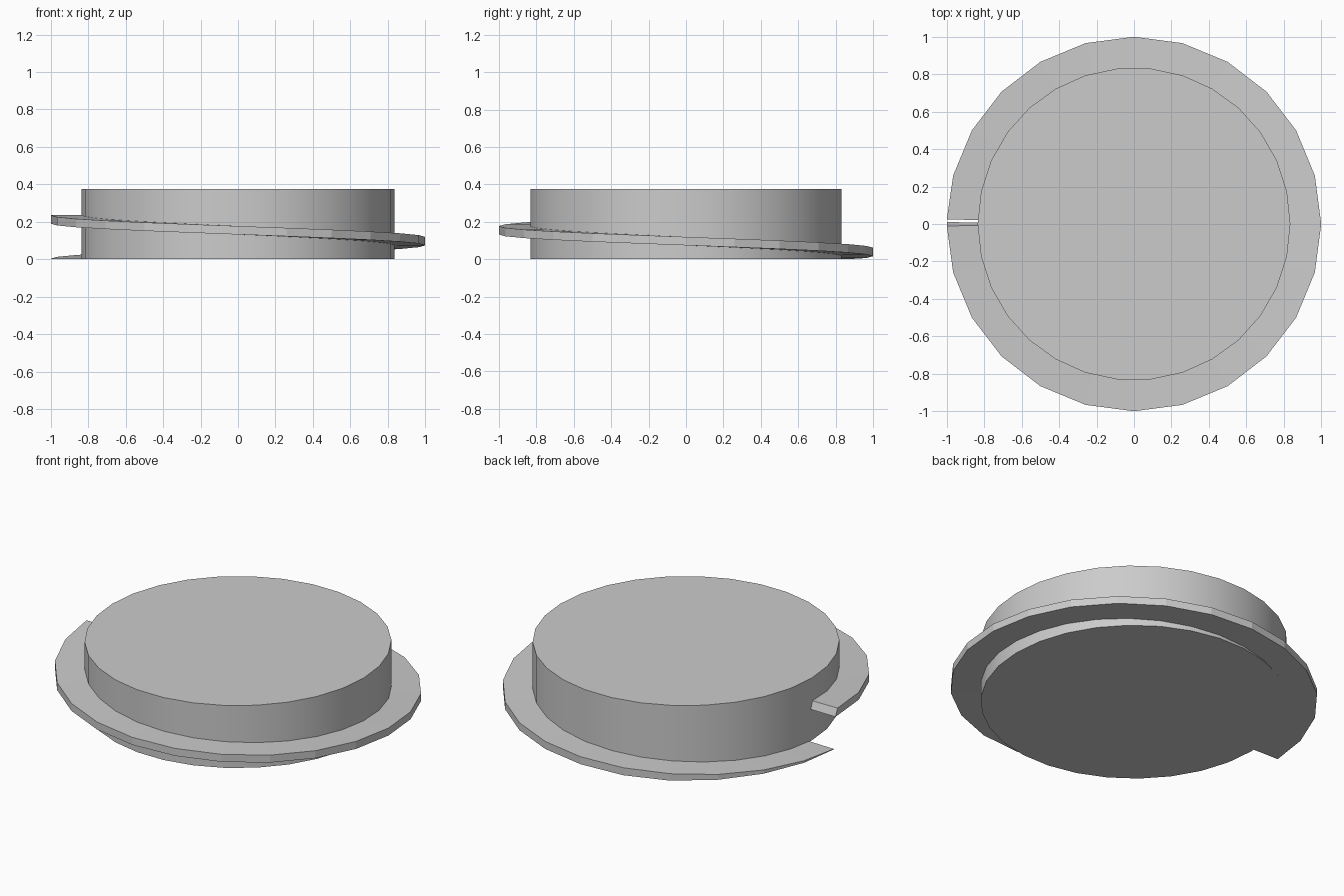
import bpy, bmesh, math

if "Cube" in bpy.data.objects:
    bpy.data.objects.remove(bpy.data.objects["Cube"])

H = 0.375          # body height
R_BODY = 0.835
R_IN, R_OUT = 0.828, 1.0
THICK = 0.045
TOP, PITCH = 0.235, 0.232
SEGS = 24

# Round body
bpy.ops.mesh.primitive_cylinder_add(vertices=30, radius=R_BODY, depth=H,
                                    location=(0, 0, H / 2), rotation=(0, 0, math.pi / 2))
body = bpy.context.object
body.name = "round_body"
bpy.ops.object.transform_apply(location=True, rotation=True, scale=True)
bpy.ops.object.shade_smooth_by_angle(angle=math.radians(30))

# Single-turn screw thread, cut off level with the base
bm = bmesh.new()
rings = []
for i in range(SEGS + 1):
    t = i / SEGS
    a = math.pi + 2 * math.pi * t
    top_a = bot_a = a
    if i == 0:                      # slanted upper end face
        top_a, bot_a = a + 0.01, a - 0.01
    elif i == SEGS:                 # lower end tapers out on the base
        top_a = bot_a = a - 0.025
    z_top = max(TOP - PITCH * t, 0.002)
    z_bot = max(TOP - PITCH * t - THICK, 0.0)
    ring = []
    for r, z, ang in ((R_IN, z_bot, bot_a), (R_OUT, z_bot, bot_a),
                      (R_OUT, z_top, top_a), (R_IN, z_top, top_a)):
        ring.append(bm.verts.new((r * math.cos(ang), r * math.sin(ang), z)))
    rings.append(ring)

# Top, outer side and underside (the inner side meets the body)
for p, q in zip(rings, rings[1:]):
    for k in range(4):
        n = (k + 1) % 4
        bm.faces.new((p[k], p[n], q[n], q[k]))
bm.faces.new(rings[0])
bm.faces.new(rings[-1])
bmesh.ops.recalc_face_normals(bm, faces=bm.faces[:])

mesh = bpy.data.meshes.new("screw_thread")
bm.to_mesh(mesh)
bm.free()
thread = bpy.data.objects.new("screw_thread", mesh)
bpy.context.collection.objects.link(thread)
